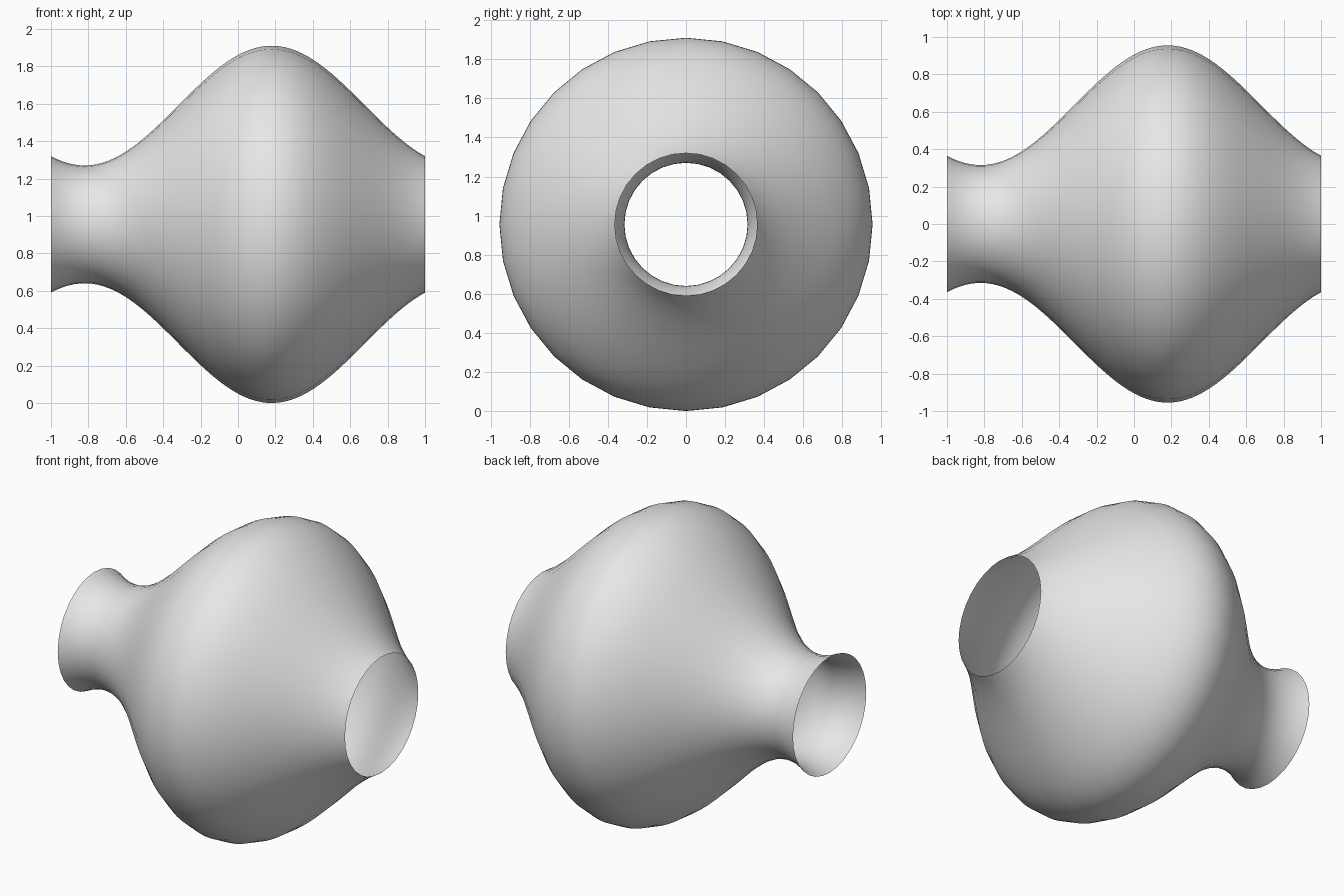
import bpy
import bmesh
from math import cos, sin, pi

SIDES = 32
RINGS = 64
MEAN_RADIUS = 0.635
WAVE = 0.32
PEAK_X = 0.18
AXIS_Z = MEAN_RADIUS + WAVE

cube = bpy.data.objects.get("Cube")
if cube:
    bpy.data.objects.remove(cube, do_unlink=True)

# Plain grey material
grey = bpy.data.materials.new("light_grey")
grey.use_nodes = True
colour = (0.8, 0.8, 0.8, 1)
grey.diffuse_color = colour
for node in grey.node_tree.nodes:
    if node.type == 'BSDF_PRINCIPLED':
        node.inputs["Base Color"].default_value = colour


def radius(x):
    """One full cosine wave along the axis."""
    return MEAN_RADIUS + WAVE * cos(pi * (x - PEAK_X))


def ring(bm, x):
    r = radius(x)
    angles = [2 * pi * i / SIDES for i in range(SIDES)]
    return [bm.verts.new((x, r * cos(a), AXIS_Z + r * sin(a))) for a in angles]


# Open-ended surface of revolution about the x axis
bm = bmesh.new()
rings = [ring(bm, -1 + 2 * k / RINGS) for k in range(RINGS + 1)]
for a, b in zip(rings, rings[1:]):
    for i in range(SIDES):
        j = (i + 1) % SIDES
        bm.faces.new((a[i], a[j], b[j], b[i])).smooth = True
bmesh.ops.recalc_face_normals(bm, faces=bm.faces)

# Make the outer side the front of every face
bm.normal_update()
middle = min(bm.faces, key=lambda f: abs(f.calc_center_median().x - PEAK_X))
centre = middle.calc_center_median()
if middle.normal.y * centre.y + middle.normal.z * (centre.z - AXIS_Z) < 0:
    bmesh.ops.reverse_faces(bm, faces=bm.faces)

mesh = bpy.data.meshes.new("revolved_shell")
bm.to_mesh(mesh)
bm.free()
mesh.materials.append(grey)
shell = bpy.data.objects.new("revolved_shell", mesh)
bpy.context.collection.objects.link(shell)
